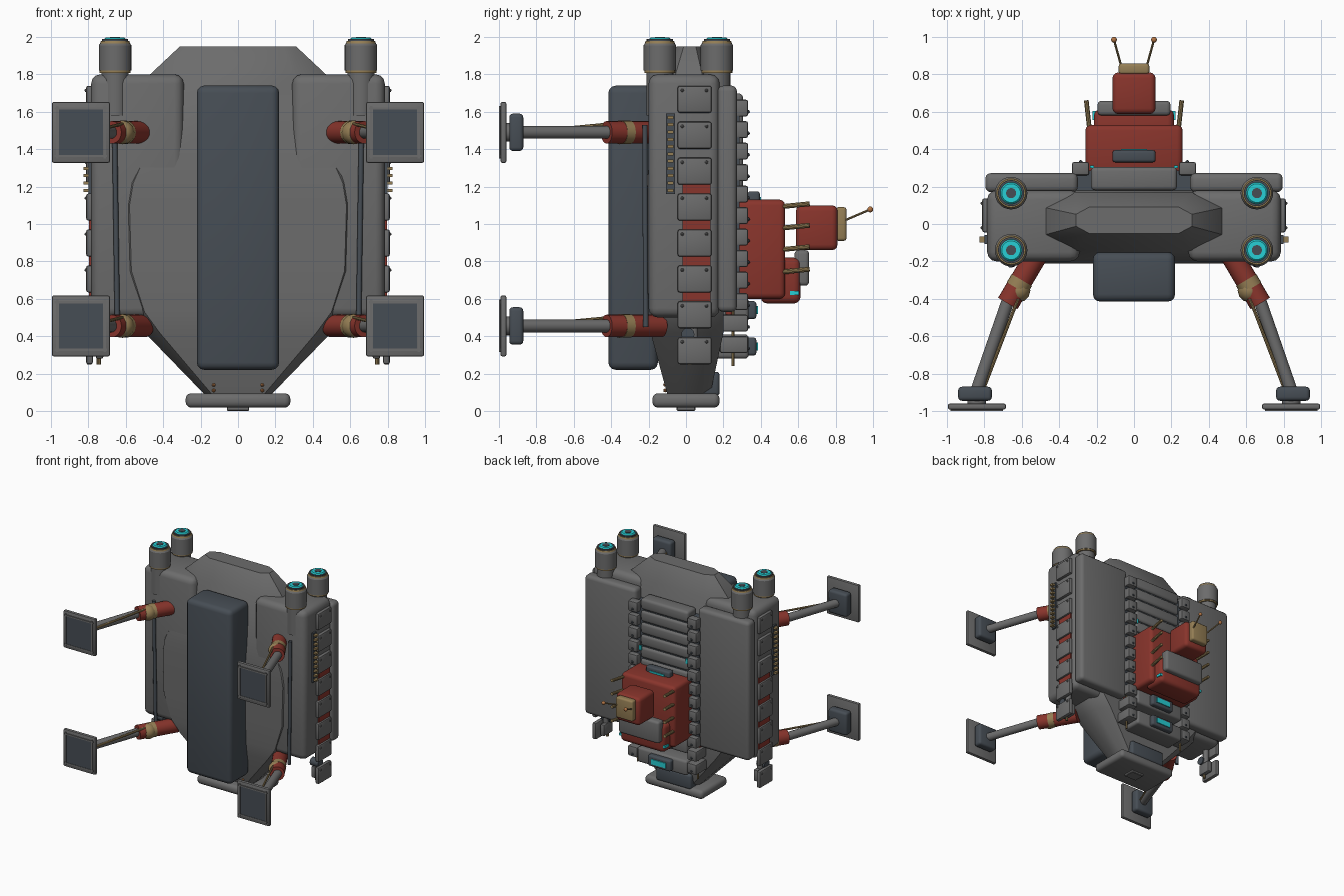
import bpy, bmesh, math
from mathutils import Vector

if "Cube" in bpy.data.objects:
    bpy.data.objects.remove(bpy.data.objects["Cube"])


def mat(name, rgb):
    m = bpy.data.materials.new(name)
    m.diffuse_color = (*rgb, 1)
    m.use_nodes = True
    m.node_tree.nodes["Principled BSDF"].inputs["Base Color"].default_value = m.diffuse_color
    return m


GRAY = mat("hull gray", (0.15, 0.15, 0.15))
RED = mat("rust red", (0.25, 0.035, 0.025))
TAN = mat("dull brass", (0.30, 0.21, 0.09))
DARK = mat("slate", (0.062, 0.075, 0.09))
CYAN = mat("cyan glow", (0.02, 0.62, 0.66))
COPPER = mat("copper", (0.45, 0.18, 0.06))
SIDES = (-1, 1)


def finish(bm, name, m):
    bmesh.ops.recalc_face_normals(bm, faces=bm.faces)
    me = bpy.data.meshes.new(name)
    bm.to_mesh(me)
    bm.free()
    ob = bpy.data.objects.new(name, me)
    bpy.context.collection.objects.link(ob)
    me.materials.append(m)
    for o in bpy.context.selected_objects:
        o.select_set(False)
    ob.select_set(True)
    bpy.context.view_layer.objects.active = ob
    bpy.ops.object.shade_smooth_by_angle(angle=math.radians(35))
    return ob


def box(name, m, x, y, z, bev=0.0, seg=3):
    """Box from (min, max) spans, with rounded edges."""
    bm = bmesh.new()
    bmesh.ops.create_cube(bm, size=1)
    for v in bm.verts:
        v.co = [(a + b) / 2 + c * abs(b - a) for (a, b), c in zip((x, y, z), v.co)]
    if bev:
        bmesh.ops.bevel(bm, geom=bm.edges[:], offset=bev, segments=seg, profile=0.5, affect='EDGES')
    return finish(bm, name, m)


def side(s, a, b):
    return (s * a, s * b)


def rod(name, m, a, b, r, r2=None, n=20):
    """Cylinder or cone between two points."""
    a, b = Vector(a), Vector(b)
    bm = bmesh.new()
    bmesh.ops.create_cone(bm, cap_ends=True, segments=n, radius1=r, radius2=r if r2 is None else r2,
                          depth=(b - a).length)
    q = (b - a).to_track_quat('Z', 'Y')
    for v in bm.verts:
        v.co = q @ v.co + (a + b) / 2
    return finish(bm, name, m)


def ball(name, m, p, r, n=12):
    bm = bmesh.new()
    bmesh.ops.create_uvsphere(bm, u_segments=n, v_segments=n // 2, radius=r)
    bmesh.ops.translate(bm, verts=bm.verts, vec=p)
    return finish(bm, name, m)


def loft(name, m, rings):
    """Skin of octagonal rings: z, half width, flat half width, front y, back y."""
    bm = bmesh.new()
    loops = []
    for z, hw, fw, y0, y1 in rings:
        c = (y1 - y0) * 0.27
        half = [(fw, y0), (hw, y0 + c), (hw, y1 - c), (fw, y1)]
        pts = half + [(-x, y) for x, y in reversed(half)]
        loops.append([bm.verts.new((x, y, z)) for x, y in pts])
    for lo, hi in zip(loops, loops[1:]):
        for i in range(8):
            j = (i + 1) % 8
            bm.faces.new((lo[i], lo[j], hi[j], hi[i]))
    bm.faces.new(loops[0])
    bm.faces.new(loops[-1])
    return finish(bm, name, m)


# Faceted main hull and tail
loft("hull", GRAY, [(0.09, 0.18, 0.14, -0.10, 0.13), (0.42, 0.50, 0.42, -0.19, 0.20),
                    (0.53, 0.59, 0.50, -0.205, 0.20), (0.75, 0.65, 0.57, -0.21, 0.20),
                    (1.10, 0.65, 0.58, -0.21, 0.20), (1.22, 0.64, 0.56, -0.21, 0.20),
                    (1.80, 0.47, 0.30, -0.14, 0.17), (1.95, 0.31, 0.24, -0.05, 0.09)])
box("front_pod", DARK, (-0.22, 0.22), (-0.415, -0.15), (0.22, 1.74), 0.04)
box("tail_plate", GRAY, (-0.28, 0.28), (-0.18, 0.18), (0.018, 0.095), 0.03)
box("tail_cap", GRAY, (-0.06, 0.06), (-0.05, 0.05), (0.0, 0.03), 0.005, 1)
box("tail_block", DARK, (-0.17, 0.17), (0.03, 0.18), (0.08, 0.21), 0.02)
for s in SIDES:
    for z in (0.11, 0.14):
        ball("tail_bolt", COPPER, (s * 0.13, -0.112, z), 0.01, 8)

for s in SIDES:
    # Side pod, back slab and front conduit
    box("side_pod", GRAY, side(s, 0.29, 0.785), (-0.2, 0.18), (0.5, 1.8), 0.05)
    box("back_slab", GRAY, side(s, 0.30, 0.795), (0.17, 0.272), (0.53, 1.74), 0.03)
    rod("front_conduit", DARK, (s * 0.645, -0.215, 0.45), (s * 0.66, -0.22, 1.53), 0.014)

    # Thrusters on top
    for y in (-0.14, 0.165):
        def drum(name, m, z0, z1, r, r2=None):
            rod(name, m, (s * 0.657, y, z0), (s * 0.657, y, z1), r, r2, 28)
        drum("thruster_sleeve", GRAY, 1.58, 1.82, 0.072)
        drum("thruster_band", TAN, 1.808, 1.822, 0.083)
        drum("thruster_body", GRAY, 1.82, 1.955, 0.087)
        drum("thruster_shoulder", GRAY, 1.955, 1.966, 0.087, 0.08)
        drum("thruster_ring", TAN, 1.966, 1.978, 0.08, 0.076)
        drum("thruster_rim", DARK, 1.978, 1.988, 0.070)
        drum("thruster_glow", CYAN, 1.988, 1.997, 0.058, 0.05)
        drum("thruster_core", DARK, 1.996, 2.0, 0.027)

    # Landing legs
    for z in (0.455, 1.49):
        rod("leg_socket", RED, (s * 0.50, -0.13, z), (s * 0.675, -0.425, z), 0.06, n=24)
        ball("leg_joint", TAN, (s * 0.618, -0.355, z), 0.064)
        rod("leg_collar", TAN, (s * 0.60, -0.30, z), (s * 0.626, -0.344, z), 0.063)
        rod("leg_strut", GRAY, (s * 0.67, -0.40, z), (s * 0.84, -0.89, z), 0.034)
        rod("leg_line", TAN, (s * 0.62, -0.40, z + 0.045), (s * 0.80, -0.87, z), 0.009, n=8)
        box("foot_block", DARK, side(s, 0.76, 0.94), (-0.945, -0.87), (z - 0.1, z + 0.1), 0.02)
        rod("foot_pin", GRAY, (s * 0.84, -0.93, z), (s * 0.84, -0.97, z), 0.05)
        box("foot_pad", GRAY, side(s, 0.685, 0.995), (-0.992, -0.96), (z - 0.163, z + 0.163), 0.01, 2)
        box("foot_tread", DARK, side(s, 0.722, 0.958), (-0.997, -0.99), (z - 0.122, z + 0.122))
        for t in SIDES:
            xt, zt = s * 0.84 + t * 0.127, z + t * 0.127
            box("foot_rib", GRAY, (xt - 0.006, xt + 0.006), (-1.0, -0.99), (z - 0.14, z + 0.14))
            box("foot_rib", GRAY, (s * 0.84 - 0.14, s * 0.84 + 0.14), (-1.0, -0.99), (zt - 0.006, zt + 0.006))

    # Side panels over a red strip
    box("side_strip", RED, side(s, 0.77, 0.797), (-0.02, 0.13), (0.55, 1.30))
    for i in range(8):
        z = 0.325 + i * 0.192
        box("side_panel", GRAY, side(s, 0.775, 0.812), (-0.045, 0.137), (z - 0.075, z + 0.07), 0.012, 2)
        for y in (-0.02, 0.11):
            ball("panel_bolt", GRAY, (s * 0.812, y, z + 0.045), 0.009, 8)
    box("side_rail", DARK, side(s, 0.78, 0.80), (-0.108, -0.06), (1.16, 1.59))
    for i in range(11):
        z = 1.18 + i * 0.039
        box("rail_stud", TAN, side(s, 0.795, 0.826), (-0.10, -0.068), (z - 0.008, z + 0.008))
    # Hanging fittings under the side pod
    rod("hanger_drum", DARK, (s * 0.71, 0.01, 0.41), (s * 0.79, 0.01, 0.41), 0.035)
    rod("hanger_post", GRAY, (s * 0.745, 0.04, 0.38), (s * 0.745, 0.04, 0.53), 0.025)
    box("hanger_plate", GRAY, side(s, 0.72, 0.76), (-0.02, 0.10), (0.28, 0.38), 0.01, 2)
    for x in (0.745, 0.795):
        rod("hanger_pipe", TAN, (s * x, 0.02, 0.25), (s * x, 0.02, 0.31), 0.012, n=10)

# Ribbed back
box("back_plate", DARK, (-0.325, 0.325), (0.1, 0.287), (0.58, 1.64))
for i in range(7):
    z = 1.65 - i * 0.105
    box("back_rib", GRAY, (-0.23, 0.23), (0.18, 0.305), (z - 0.048, z + 0.048), 0.022)
for s in SIDES:
    for i in range(12):
        z = 1.62 - i * 0.115
        box("back_tile", GRAY, side(s, 0.24, 0.332), (0.26 if z > 0.5 else 0.18, 0.332),
            (z - 0.045, z + 0.045), 0.012, 2)
        ball("tile_stud", DARK, (s * 0.285, 0.332, z - 0.02), 0.01, 8)
    box("tile_light", CYAN, side(s, 0.215, 0.235), (0.30, 0.312), (1.25, 1.29))
    rod("back_hose", TAN, (s * 0.29, 0.25, 0.24), (s * 0.29, 0.25, 0.60), 0.008, n=8)
    rod("hose_grip", RED, (s * 0.29, 0.23, 0.47), (s * 0.29, 0.23, 0.54), 0.018)

# Lower back screens
for z in (0.54, 0.345):
    box("screen_base", GRAY, (-0.24, 0.24), (0.15, 0.335), (z - 0.065, z + 0.065), 0.02)
    box("screen_case", DARK, (-0.11, 0.11), (0.30, 0.376), (z - 0.048, z + 0.048), 0.015)
    box("screen", CYAN, (-0.07, 0.07), (0.37, 0.384), (z - 0.022, z + 0.022))

# Red rear module
box("rear_module", RED, (-0.26, 0.26), (0.26, 0.53), (0.60, 1.13), 0.03)
box("rear_lower_box", RED, (-0.215, 0.215), (0.40, 0.612), (0.575, 0.82), 0.035)
box("rear_gray_box", GRAY, (-0.195, 0.195), (0.58, 0.658), (0.67, 0.86), 0.02)
box("rear_top_case", DARK, (-0.115, 0.115), (0.33, 0.395), (1.08, 1.175), 0.015)
box("rear_top_light", CYAN, (-0.07, 0.07), (0.378, 0.402), (1.115, 1.145))
box("rear_head", RED, (-0.115, 0.115), (0.588, 0.81), (0.86, 1.10), 0.03)
box("rear_cap", TAN, (-0.082, 0.082), (0.80, 0.858), (0.91, 1.09), 0.015)
for s in SIDES:
    box("rear_side_light", CYAN, side(s, 0.20, 0.222), (0.555, 0.605), (0.62, 0.642))
    for z in (0.74, 0.86, 0.975, 1.09):
        rod("rear_peg", TAN, (s * 0.235, 0.48, z), (s * 0.255, 0.66, z + 0.018), 0.013, n=10)
    tip = (s * 0.107, 0.985, 1.078)
    rod("antenna", TAN, (s * 0.07, 0.85, 1.02), tip, 0.006, n=8)
    ball("antenna_tip", COPPER, tip, 0.016)
